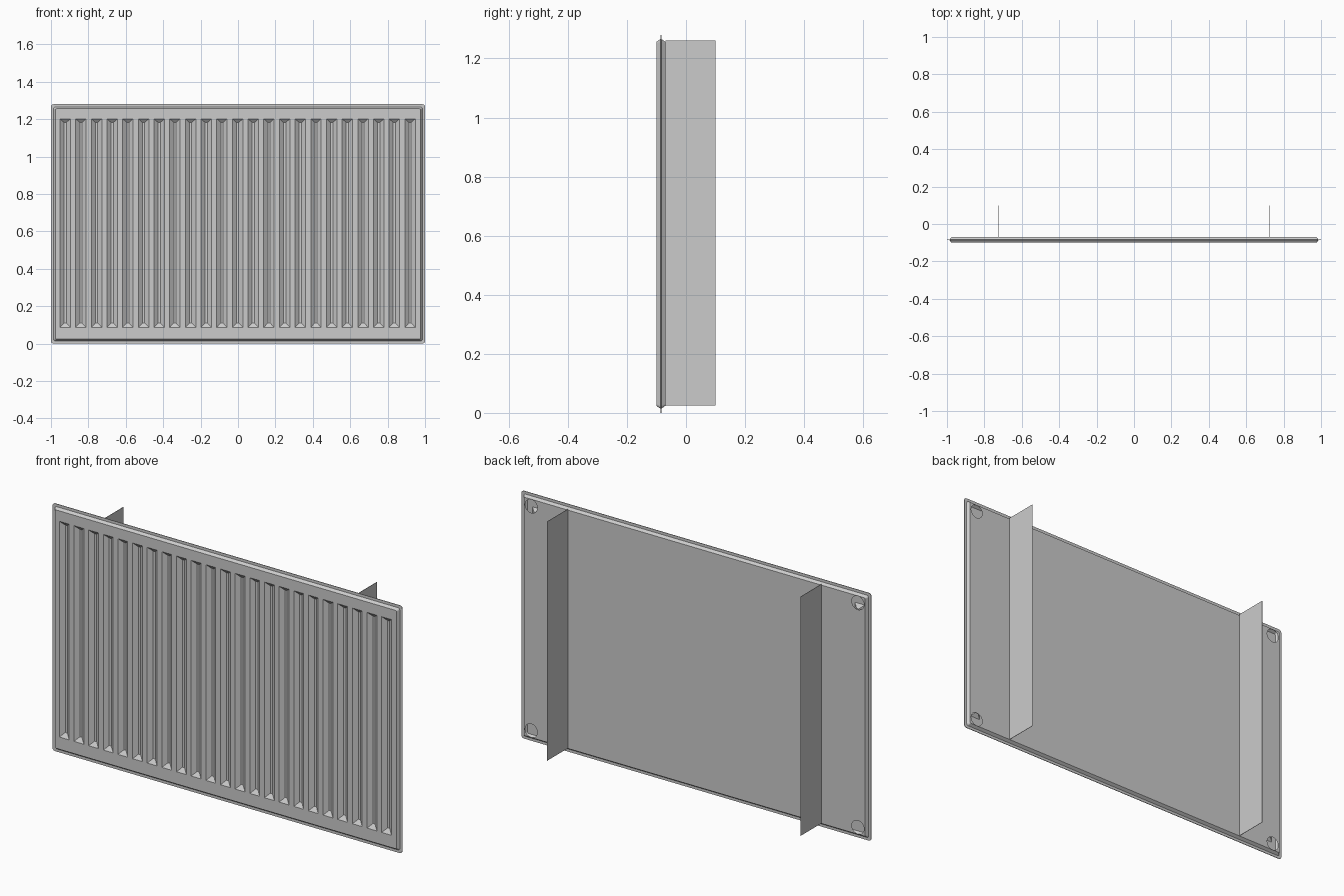
import bpy, bmesh, math

if "Cube" in bpy.data.objects:
    bpy.data.objects.remove(bpy.data.objects["Cube"])

H = 1.28          # panel height, width is 2
SEAM = -0.085     # y of the seam between the two pressed sheets


def finish(bm, name):
    bmesh.ops.recalc_face_normals(bm, faces=bm.faces)
    me = bpy.data.meshes.new(name)
    bm.to_mesh(me)
    bm.free()
    ob = bpy.data.objects.new(name, me)
    bpy.context.collection.objects.link(ob)
    return ob


def loop(bm, pts):
    vs = [bm.verts.new(p) for p in pts]
    n = len(vs)
    return vs, [bm.edges.new((vs[i], vs[(i + 1) % n])) for i in range(n)]


def bridge(bm, a, b):
    n = len(a)
    for i in range(n):
        j = (i + 1) % n
        bm.faces.new((a[i], a[j], b[j], b[i]))


def rounded_rect(inset, r, y, steps=4):
    cx, cz = 1 - inset - r, H / 2 - inset - r
    pts = []
    for k, (sx, sz) in enumerate([(1, 1), (-1, 1), (-1, -1), (1, -1)]):
        for s in range(steps + 1):
            a = math.pi / 2 * (k + s / steps)
            pts.append((sx * cx + r * math.cos(a), y, H / 2 + sz * cz + r * math.sin(a)))
    return pts


def sheet_border(bm, side):
    """Flange and sloped rim; returns the edges around the flat face."""
    s = SEAM + side * 0.0015
    prev = None
    for inset, r, y in [(0, 0.014, SEAM), (0, 0.014, s), (0.014, 0.010, s),
                        (0.024, 0.006, SEAM + side * 0.015)]:
        vs, es = loop(bm, rounded_rect(inset, r, y))
        if prev:
            bridge(bm, prev, vs)
        prev = vs
    return es


def rect(x, hw, z0, z1, y):
    return [(x - hw, y, z0), (x + hw, y, z0), (x + hw, y, z1), (x - hw, y, z1)]


# front sheet with 23 pressed vertical grooves
bm = bmesh.new()
edges = sheet_border(bm, -1)
for i in range(23):
    x = (i - 11) * 0.0838 - 0.002
    rim, es = loop(bm, rect(x, 0.028, 0.087, 1.202, -0.1))
    floor, _ = loop(bm, rect(x, 0.006, 0.110, 1.182, -0.083))
    bridge(bm, rim, floor)
    bm.faces.new(floor)
    edges += es
bmesh.ops.triangle_fill(bm, edges=edges, use_beauty=True, normal=(0, -1, 0))
finish(bm, "front_sheet")

# back sheet with four open pipe connections
bm = bmesh.new()
edges = sheet_border(bm, 1)
for x in (-0.934, 0.934):
    for z in (0.06, 1.22):
        _, es = loop(bm, [(x + 0.035 * math.cos(a), -0.07, z + 0.035 * math.sin(a))
                          for a in (2 * math.pi * k / 24 for k in range(24))])
        edges += es
bmesh.ops.triangle_fill(bm, edges=edges, use_beauty=True, normal=(0, 1, 0))
finish(bm, "back_sheet")

# thin wall-mounting fins
for x, name in ((-0.725, "mounting_fin_left"), (0.725, "mounting_fin_right")):
    bm = bmesh.new()
    bmesh.ops.create_cube(bm, size=1)
    for v in bm.verts:
        v.co = (x + v.co.x * 0.002, 0.015 + v.co.y * 0.17, 0.643 + v.co.z * 1.236)
    finish(bm, name)
